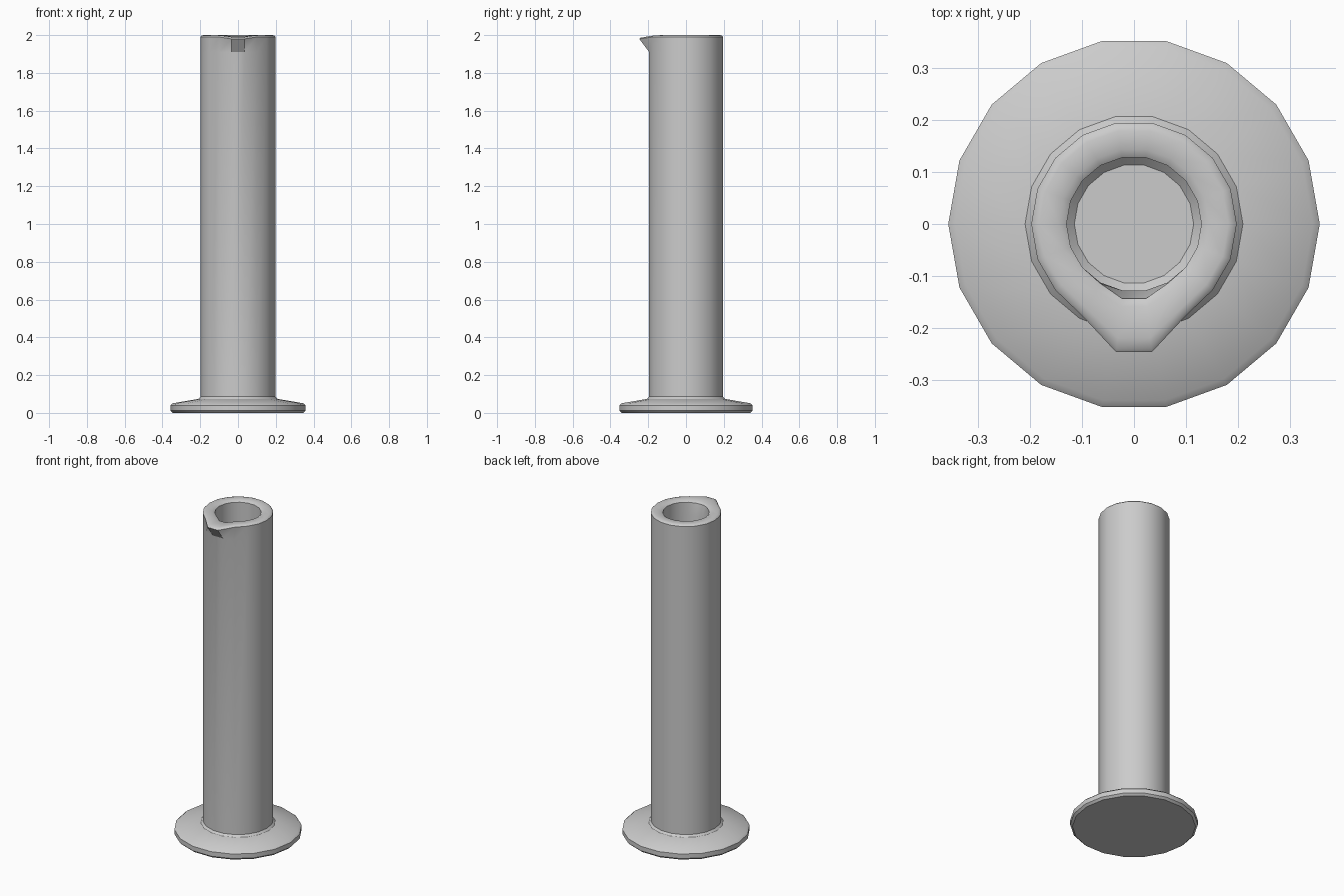
import bpy, bmesh, math

if "Cube" in bpy.data.objects:
    bpy.data.objects.remove(bpy.data.objects["Cube"])

SIDES = 18

# Lathe profile, bottom centre round to the cavity floor:
# radius, height, spout push at the tip, spout drop at the tip
profile = [
    (0.345, 0.000, 0, 0), (0.358, 0.012, 0, 0), (0.358, 0.040, 0, 0),
    (0.345, 0.051, 0, 0), (0.210, 0.074, 0, 0), (0.198, 0.086, 0, 0),   # foot
    (0.198, 1.910, 0, 0),                                               # tube wall
    (0.198, 1.991, 0.052, 0.011), (0.192, 1.997, 0.051, 0.011),
    (0.182, 2.000, 0.040, 0.010),                                       # outer lip
    (0.145, 2.000, 0.016, 0.008), (0.130, 1.990, 0.016, 0.008),         # inner lip
    (0.130, 1.910, 0, 0), (0.130, 0.095, 0, 0), (0.115, 0.080, 0, 0),   # cavity
]


def spout_weight(i):
    # Full at the two tip columns, slight on their neighbours
    deg = i * 360 / SIDES
    off = abs(deg - 270)
    return 1.0 if off < 15 else 0.12 if off < 35 else 0.0


bm = bmesh.new()
rings = []
for r, z, push, drop in profile:
    ring = []
    for i in range(SIDES):
        a = 2 * math.pi * i / SIDES
        w = spout_weight(i)
        ring.append(bm.verts.new((r * math.cos(a),
                                  r * math.sin(a) - push * w,
                                  z - drop * w)))
    rings.append(ring)

for low, high in zip(rings, rings[1:]):
    for i in range(SIDES):
        j = (i + 1) % SIDES
        bm.faces.new((low[i], low[j], high[j], high[i]))
bm.faces.new(rings[0][::-1])   # underside
bm.faces.new(rings[-1])        # cavity floor
bmesh.ops.recalc_face_normals(bm, faces=bm.faces)

mesh = bpy.data.meshes.new("measuring_cylinder")
bm.to_mesh(mesh)
bm.free()
cylinder = bpy.data.objects.new("measuring_cylinder", mesh)
bpy.context.collection.objects.link(cylinder)

bpy.context.view_layer.objects.active = cylinder
cylinder.select_set(True)
bpy.ops.object.shade_smooth_by_angle(angle=math.radians(35))
